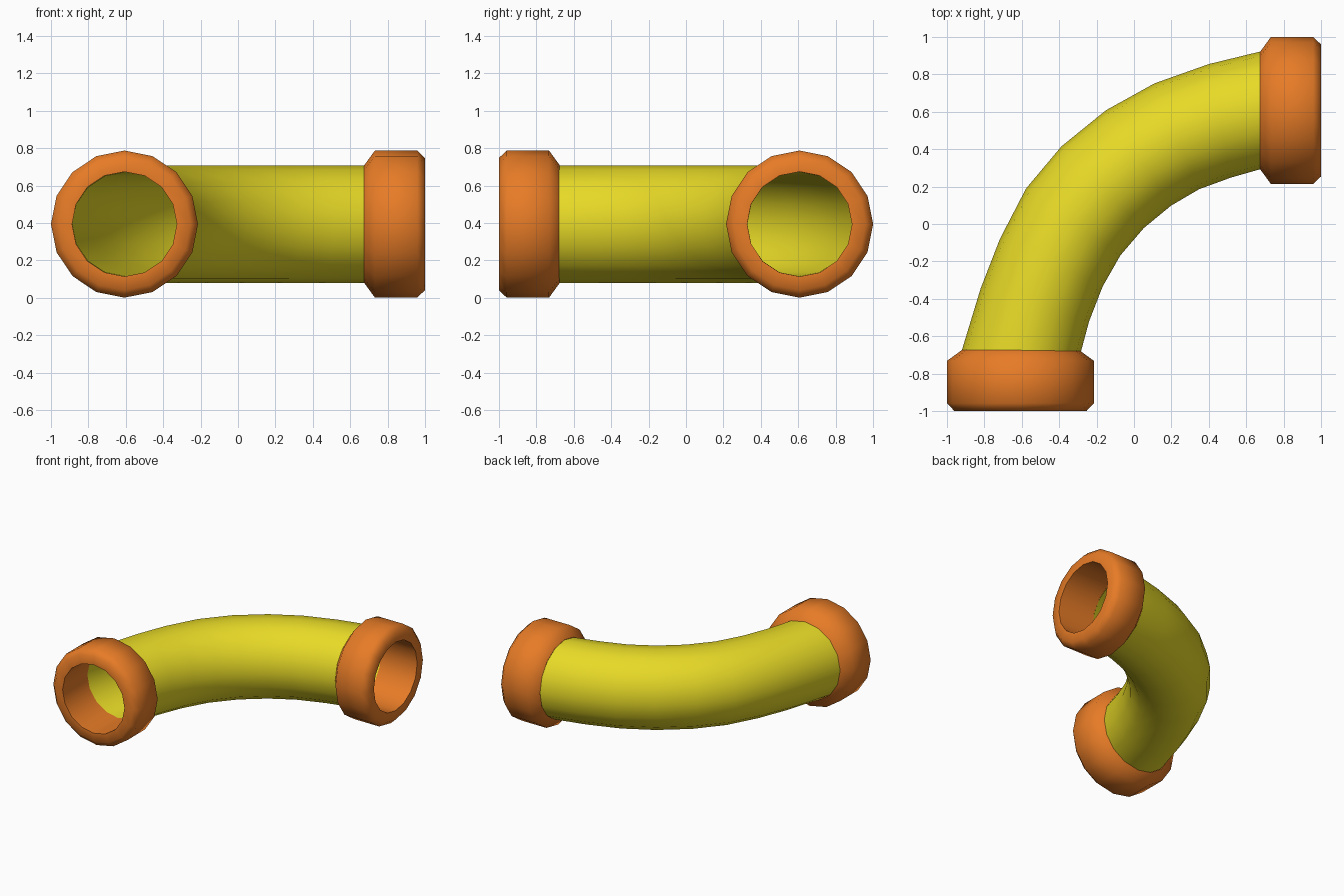
import bpy, bmesh, math
from mathutils import Vector

if "Cube" in bpy.data.objects:
    bpy.data.objects.remove(bpy.data.objects["Cube"])

SIDES = 16
Z = 0.394          # axis height
UP = Vector((0, 0, 1))


def material(name, color):
    m = bpy.data.materials.new(name)
    m.diffuse_color = color
    m.use_nodes = True
    m.node_tree.nodes["Principled BSDF"].inputs["Base Color"].default_value = m.diffuse_color
    return m


def loft(bm, rings):
    """Skin a list of rings, each (centre, side vector, vertical radius)."""
    loops = []
    for c, u, rz in rings:
        loops.append([bm.verts.new(c + u * math.cos(a) + UP * rz * math.sin(a))
                      for a in (2 * math.pi * k / SIDES for k in range(SIDES))])
    for p, q in zip(loops, loops[1:]):
        for k in range(SIDES):
            n = (k + 1) % SIDES
            bm.faces.new((p[k], p[n], q[n], q[k]))


def make(name, shells, mat):
    bm = bmesh.new()
    for rings in shells:
        loft(bm, rings)
    me = bpy.data.meshes.new(name)
    bm.to_mesh(me)
    bm.free()
    me.materials.append(mat)
    ob = bpy.data.objects.new(name, me)
    bpy.context.collection.objects.link(ob)
    bpy.ops.object.select_all(action='DESELECT')
    ob.select_set(True)
    bpy.context.view_layer.objects.active = ob
    bpy.ops.object.shade_smooth_by_angle(angle=math.radians(60))


yellow = material("pipe_yellow", (0.8, 0.7, 0.02, 1))
orange = material("collar_orange", (0.8, 0.2, 0.02, 1))

# Curved pipe: outer and inner bend outline points seen from above
outer = [(-0.922, -0.68), (-0.82, -0.345), (-0.717, -0.08), (-0.577, 0.19), (-0.388, 0.415),
         (-0.15, 0.608), (0.11, 0.752), (0.4, 0.855), (0.675, 0.922)]
inner = [(-0.283, -0.68), (-0.24, -0.52), (-0.168, -0.335), (-0.073, -0.168), (0.052, -0.022),
         (0.198, 0.098), (0.348, 0.186), (0.515, 0.247), (0.675, 0.293)]
wall = []
for o, i in zip(outer, inner):
    o, i = Vector((*o, Z)), Vector((*i, Z))
    wall.append(((o + i) / 2, (o - i) / 2, 0.314))
bore = [(c, u * 0.89, r * 0.89) for c, u, r in reversed(wall)]
make("bent_pipe", [wall, bore], yellow)

# End collars: (depth from the open end, radius), bore first then outside
profile = [(0.325, 0.28), (0, 0.28), (0, 0.353), (0.042, 0.393), (0.268, 0.393), (0.325, 0.315)]
make("front_collar", [[(Vector((-0.607, -1 + d, Z)), Vector((-r, 0, 0)), r)
                       for d, r in profile]], orange)
make("right_collar", [[(Vector((1 - d, 0.607, Z)), Vector((0, r, 0)), r)
                       for d, r in reversed(profile)]], orange)
